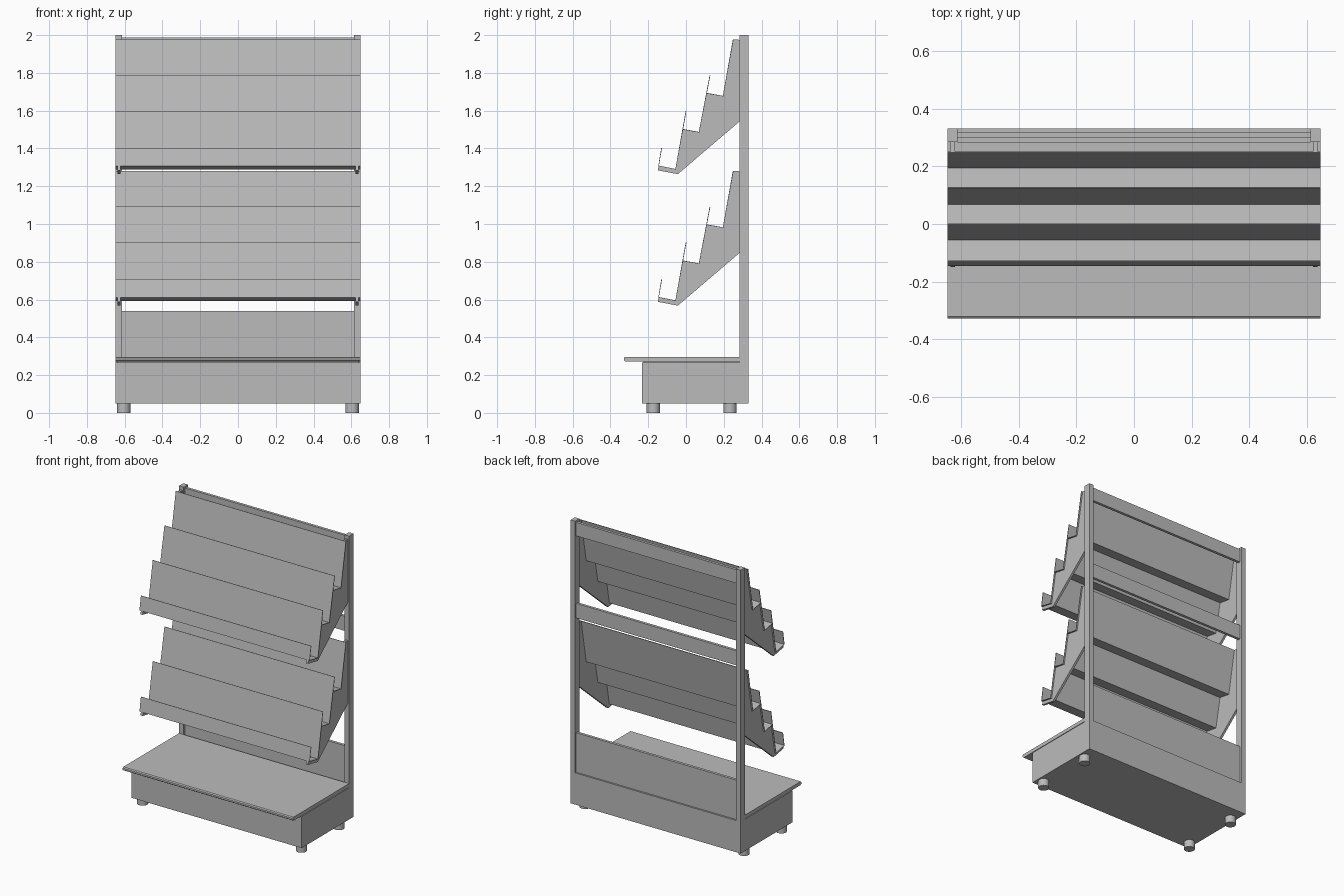
import bpy, bmesh
from mathutils import Vector

cube = bpy.data.objects.get("Cube")
if cube:
    bpy.data.objects.remove(cube, do_unlink=True)

grey = bpy.data.materials.new("light_grey_metal")
grey.use_nodes = True
GREY = (0.5, 0.5, 0.5, 1)
grey.diffuse_color = GREY
grey.node_tree.nodes["Principled BSDF"].inputs["Base Color"].default_value = GREY

HALF = 0.648


def finish(name, bm):
    bmesh.ops.recalc_face_normals(bm, faces=bm.faces)
    mesh = bpy.data.meshes.new(name)
    bm.to_mesh(mesh)
    bm.free()
    mesh.materials.append(grey)
    obj = bpy.data.objects.new(name, mesh)
    bpy.context.collection.objects.link(obj)
    return obj


def box(name, x, y, z):
    """Box from (low, high) pairs on each axis."""
    bm = bmesh.new()
    bmesh.ops.create_cube(bm, size=1)
    for v in bm.verts:
        v.co = Vector([(a + b) / 2 + c * (b - a) for c, (a, b) in zip(v.co, (x, y, z))])
    return finish(name, bm)


def plate(name, profile, x0, x1):
    """Closed (y, z) profile extruded along x."""
    bm = bmesh.new()
    face = bm.faces.new([bm.verts.new((x0, y, z)) for y, z in profile])
    out = bmesh.ops.extrude_face_region(bm, geom=[face])
    bmesh.ops.translate(bm, vec=(x1 - x0, 0, 0),
                        verts=[g for g in out["geom"] if isinstance(g, bmesh.types.BMVert)])
    return finish(name, bm)


def sheet(name, path):
    """Thin bent sheet following an open (y, z) path."""
    bm = bmesh.new()
    rows = [[bm.verts.new((x, y, z)) for x in (-HALF, HALF)] for y, z in path]
    for a, b in zip(rows, rows[1:]):
        bm.faces.new((a[0], a[1], b[1], b[0]))
    obj = finish(name, bm)
    mod = obj.modifiers.new("thickness", "SOLIDIFY")
    mod.thickness = 0.004
    mod.offset = 0
    return obj


# Base plinth and overhanging deck with a rounded nose
box("base_plinth", (-HALF, HALF), (-0.233, 0.331), (0.05, 0.268))
plate("base_deck", [(0.284, 0.272), (0.284, 0.297), (-0.322, 0.297), (-0.329, 0.291),
                    (-0.329, 0.279), (-0.32, 0.272)], -HALF, HALF)
box("deck_support", (-0.64, 0.64), (-0.225, 0.282), (0.266, 0.274))

# Round feet
for side, sx in (("right", -1), ("left", 1)):
    for end, y in (("front", -0.173), ("back", 0.233)):
        bm = bmesh.new()
        bmesh.ops.create_cone(bm, cap_ends=True, segments=24, radius1=0.035,
                              radius2=0.035, depth=0.05)
        bmesh.ops.translate(bm, vec=(sx * 0.605, y, 0.025), verts=bm.verts)
        foot = finish(f"foot_{end}_{side}", bm)
        for p in foot.data.polygons:
            p.use_smooth = abs(p.normal.z) < 0.5

    # Rear uprights
    box(f"upright_{side}", sorted((sx * 0.613, sx * HALF)), (0.284, 0.331), (0.268, 2.0))

# Rear rails and lower back panel
for name, z in (("top_rail", (1.895, 1.988)), ("middle_rail", (1.33, 1.43)),
                ("lower_back_panel", (0.268, 0.54))):
    box(name, (-0.613, 0.613), (0.3, 0.319), z)

# Tiered display racks: stepped sheets carried on two side brackets
tops = [(0.25, 1.977), (0.127, 1.787), (0.0, 1.597)]
inner = [(0.196, 1.677), (0.069, 1.486), (-0.055, 1.29)]
outer = [(0.109, 1.692), (-0.017, 1.501), (-0.145, 1.308)]
lip = (-0.129, 1.402)
for rack, drop in (("upper", 0), ("lower", 0.696)):
    def lower(points):
        return [(y, z - drop) for y, z in points]

    for i in range(3):
        path = [tops[i], inner[i], outer[i]] + ([lip] if i == 2 else [])
        sheet(f"{rack}_rack_step_{i + 1}", lower(path))
    outline = [(0.286, 1.975), tops[0]]
    for a, b in zip(inner, outer):
        outline += [a, b]
    outline += [(-0.149, 1.284), (-0.043, 1.264), (0.286, 1.545)]
    for side, sx in (("right", -1), ("left", 1)):
        plate(f"{rack}_bracket_{side}", lower(outline), sx * 0.622, sx * 0.638)
